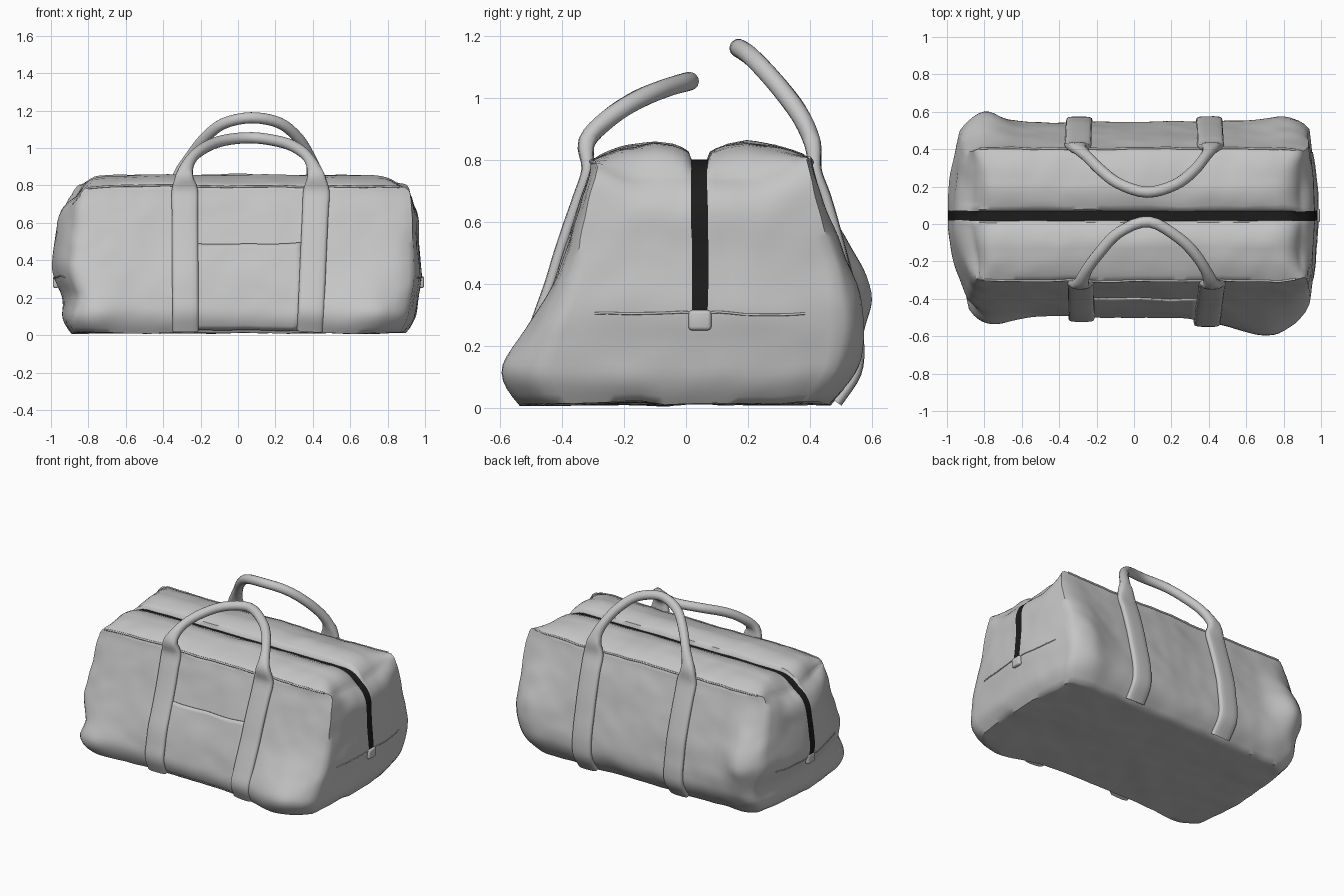
import bpy, bmesh, math
from mathutils import Vector, noise

if "Cube" in bpy.data.objects:
    bpy.data.objects.remove(bpy.data.objects["Cube"], do_unlink=True)


def material(name, value):
    m = bpy.data.materials.new(name)
    m.use_nodes = True
    colour = (value, value, value, 1)
    m.diffuse_color = colour
    bsdf = m.node_tree.nodes["Principled BSDF"]
    bsdf.inputs["Base Color"].default_value = colour
    bsdf.inputs["Roughness"].default_value = 0.7
    return m


GREY = material("grey_leather", 0.56)
BLACK = material("black_zipper", 0.012)


def finish(name, bm, mats=(GREY,), angle=35):
    bmesh.ops.recalc_face_normals(bm, faces=bm.faces)
    me = bpy.data.meshes.new(name)
    bm.to_mesh(me)
    bm.free()
    for m in mats:
        me.materials.append(m)
    ob = bpy.data.objects.new(name, me)
    bpy.context.collection.objects.link(ob)
    bpy.ops.object.select_all(action="DESELECT")
    ob.select_set(True)
    bpy.context.view_layer.objects.active = ob
    bpy.ops.object.shade_smooth_by_angle(angle=math.radians(angle))
    return ob


def linear(points, t):
    for (a, p), (b, q) in zip(points, points[1:]):
        if t <= b:
            return p + (q - p) * (t - a) / (b - a)
    return points[-1][1]


def table(points, t):
    """Softened lookup, so that the outline has no hard kinks."""
    return sum(linear(points, t + d) for d in (-.06, -.03, 0, .03, .06)) / 5


# Outline of the soft body: extents by relative height, and the swell of the top
MID, ZIP, ZIP_HALF, LIP = .043, 1 / 12, .026, .11
FRONT = [(0, .45), (.1, .5), (.35, .46), (1, .3)]
BACK = [(0, .46), (.12, .54), (.25, .55), (.5, .515), (.8, .45), (1, .4)]
LEFT = [(0, .89), (.08, .95), (.22, .93), (.42, 1), (.75, .965), (.93, .95), (1, .92)]
RIGHT = [(0, .9), (.06, .945), (.25, .965), (.37, .985), (.6, .97), (.9, .968), (1, .95)]
TOP = [(0, .004), (ZIP, .004), (LIP, .03), (.25, .05), (.42, .06), (.7, .046), (.9, .022), (1, 0)]


def bump(u, t, cu, ct, su, st):
    return math.exp(-((u - cu) / su) ** 2 - ((t - ct) / st) ** 2)


def body_point(u, v, w):
    """Map a point on the unit cube to the sagging bag."""
    t = (w + 1) / 2
    if v < 0:
        reach = table(FRONT, t) + MID + .105 * bump(u, t, .75, .1, .3, .25)
        reach += .05 * bump(u, t, -.85, .12, .2, .2)
    else:
        reach = table(BACK, t) - MID + .085 * bump(u, t, -.83, .5, .14, .22)
        reach += .045 * bump(u, t, .87, .4, .2, .3)
    reach *= 1 - (.13 - .08 * t) * abs(u) ** 12
    # keep the zipper band a constant width
    a = abs(v)
    if a <= ZIP:
        y = a / ZIP * ZIP_HALF
    else:
        y = ZIP_HALF + (a - ZIP) / (1 - ZIP) * (reach - ZIP_HALF)
    bow = .04 if u > 0 else (.03 + .07 * min(1, t * 4) if v < 0 else .06)
    end = table(RIGHT if u > 0 else LEFT, t) * (1 - bow * v * v * u ** 4)
    x, z = abs(u) * end, .785 * t
    # round the upper end edge, most at the zipper and least at the corners
    radius = .2 * (1 - .85 * a ** 4)
    dx, dz = x - end + radius, z - .785 + radius
    if dx > 0 and dz > 0:
        scale = max(dx, dz) / math.hypot(dx, dz)
        x, z = end - radius + dx * scale, .785 - radius + dz * scale
    z += .012 + linear(TOP, a) * (1 - .85 * u ** 8) * t ** 8
    z += (.014 if v > 0 else -.012) * a * t ** 6 * abs(u) ** 6
    p = Vector((math.copysign(x, u), MID + math.copysign(y, v), z))
    # soft creases, stronger near the ends
    fold = noise.noise_vector(p * 4) * .012 + noise.noise_vector(p * 10) * .006
    fold.x *= .5
    p += fold * (.7 + .6 * abs(u) ** 6) * (1 if a > LIP else .4)
    p.z = max(p.z, .003)
    return p


def steps(a, b, n):
    return [a + (b - a) * i / n for i in range(n + 1)]


def add_grid(bm, func, aa, bb, rule=None):
    rows = [[bm.verts.new(func(a, b)) for b in bb] for a in aa]
    for i in range(len(aa) - 1):
        for j in range(len(bb) - 1):
            f = bm.faces.new((rows[i][j], rows[i + 1][j], rows[i + 1][j + 1], rows[i][j + 1]))
            if rule and rule((aa[i] + aa[i + 1]) / 2, (bb[j] + bb[j + 1]) / 2):
                f.material_index = 1


# Bag body, with the zipper as a sunken band of faces over the top and down the ends
US, WS = steps(-1, 1, 60), steps(-1, 1, 32)
VS = sorted(steps(-1, 1, 24) + [-LIP, LIP])
bm = bmesh.new()
for s in (-1, 1):
    add_grid(bm, lambda u, w: body_point(u, s, w), US, WS)
    add_grid(bm, lambda v, w: body_point(s, v, w), VS, WS,
             lambda v, w: abs(v) < ZIP and w > -.25)
    add_grid(bm, lambda u, v: body_point(u, v, s), US, VS,
             lambda u, v: s > 0 and abs(v) < ZIP)
bmesh.ops.remove_doubles(bm, verts=bm.verts, dist=1e-4)
finish("bag_body", bm, (GREY, BLACK), 50)


def smooth_path(pts, n):
    """Catmull-Rom through points of the form (position, half width, half depth)."""
    pts = [Vector(p) for p in pts]
    ext = [pts[0] * 2 - pts[1]] + pts + [pts[-1] * 2 - pts[-2]]
    out = []
    for a, b, c, d in zip(ext, ext[1:], ext[2:], ext[3:]):
        for i in range(n):
            t = i / n
            out.append((b * 2 + (c - a) * t + (a * 2 - b * 5 + c * 4 - d) * t ** 2
                        + (b * 3 - a - c * 3 + d) * t ** 3) * .5)
    return out + [pts[-1]]


def loft(name, path, ref, sides=14):
    bm = bmesh.new()
    rings = []
    for i, p in enumerate(path):
        tan = Vector(path[min(i + 1, len(path) - 1)][:3]) - Vector(path[max(i - 1, 0)][:3])
        tan.normalize()
        out = (ref - tan * ref.dot(tan)).normalized()
        wide = tan.cross(out)
        power = 1 if p[3] < p[4] * 1.5 else .6
        ring = []
        for k in range(sides):
            c, s = math.cos(math.tau * k / sides), math.sin(math.tau * k / sides)
            c = math.copysign(abs(c) ** power, c)
            s = math.copysign(abs(s) ** power, s)
            ring.append(bm.verts.new(Vector(p[:3]) + wide * c * p[3] + out * s * p[4]))
        rings.append(ring)
    for r, q in zip(rings, rings[1:]):
        for k in range(sides):
            bm.faces.new((r[k], r[k - 1], q[k - 1], q[k]))
    bm.faces.new(rings[0])
    bm.faces.new(rings[-1])
    return finish(name, bm, angle=50)


# Wide straps that run up the panels and narrow into rolled handles
def strap(side, low, high):
    pts = []
    for w in steps(-.97, .94, 8):
        x = low + (high - low) * (w + 1) / 2
        p = body_point(x / .95, side, w) + Vector((0, side * .01, 0))
        pts.append((x, p.y, p.z, .07, .02))
    return pts


def handle(name, side, left, right, arch):
    mid = [(*p, .03, .03) for p in arch]
    mid[0] = (*arch[0], .045, .028)
    mid[-1] = (*arch[-1], .045, .028)
    pts = strap(side, *left) + mid + strap(side, *right)[::-1]
    loft(name, smooth_path(pts, 4), Vector((0, side, .3)))


handle("front_handle", -1, (-.28, -.285), (.385, .42),
       [(-.285, -.32, .86), (-.255, -.25, .935), (-.19, -.16, .995), (-.08, -.045, 1.04),
        (.08, .012, 1.055), (.24, -.075, 1.03), (.33, -.165, .99), (.385, -.25, .935),
        (.415, -.32, .86)])
handle("back_handle", 1, (-.29, -.3), (.4, .41),
       [(-.3, .407, .86), (-.25, .36, .96), (-.18, .29, 1.05), (-.08, .215, 1.13),
        (.07, .17, 1.162), (.22, .21, 1.135), (.32, .285, 1.055), (.385, .365, .95),
        (.41, .407, .86)])


# Thin piped seams along the top edges and across each end
def seam(name, pts, radius):
    loft(name, [(*p, radius, radius) for p in pts], Vector((.3, 1, .2)), 8)


for v, side in ((-1, "front"), (1, "back")):
    seam(side + "_top_seam", [body_point(u, v, 1) for u in US[2:-2]], .006)

for s, end in ((-1, "right"), (1, "left")):
    seam(end + "_end_seam", [body_point(s, v, -.25) for v in steps(-.75, .75, 18)], .004)
    # Rounded tab that closes the zipper
    bm = bmesh.new()
    bmesh.ops.create_cube(bm, size=1)
    base = body_point(s, 0, -.3)
    for vert in bm.verts:
        vert.co = Vector((vert.co.x * .03 + base.x, vert.co.y * .074 + .045,
                          vert.co.z * .065 + .283))
    bmesh.ops.bevel(bm, geom=bm.edges[:], offset=.012, segments=3, affect="EDGES", profile=.5)
    finish(end + "_zipper_tab", bm)

# Stitched front pocket between the straps
bm = bmesh.new()
add_grid(bm, lambda u, w: body_point(u, -1, w) - Vector((0, .004, 0)),
         steps(-.25, .354, 15), steps(-.96, .21, 19))
mod = finish("front_pocket", bm).modifiers.new("thickness", "SOLIDIFY")
mod.thickness = .009
mod.offset = 0
